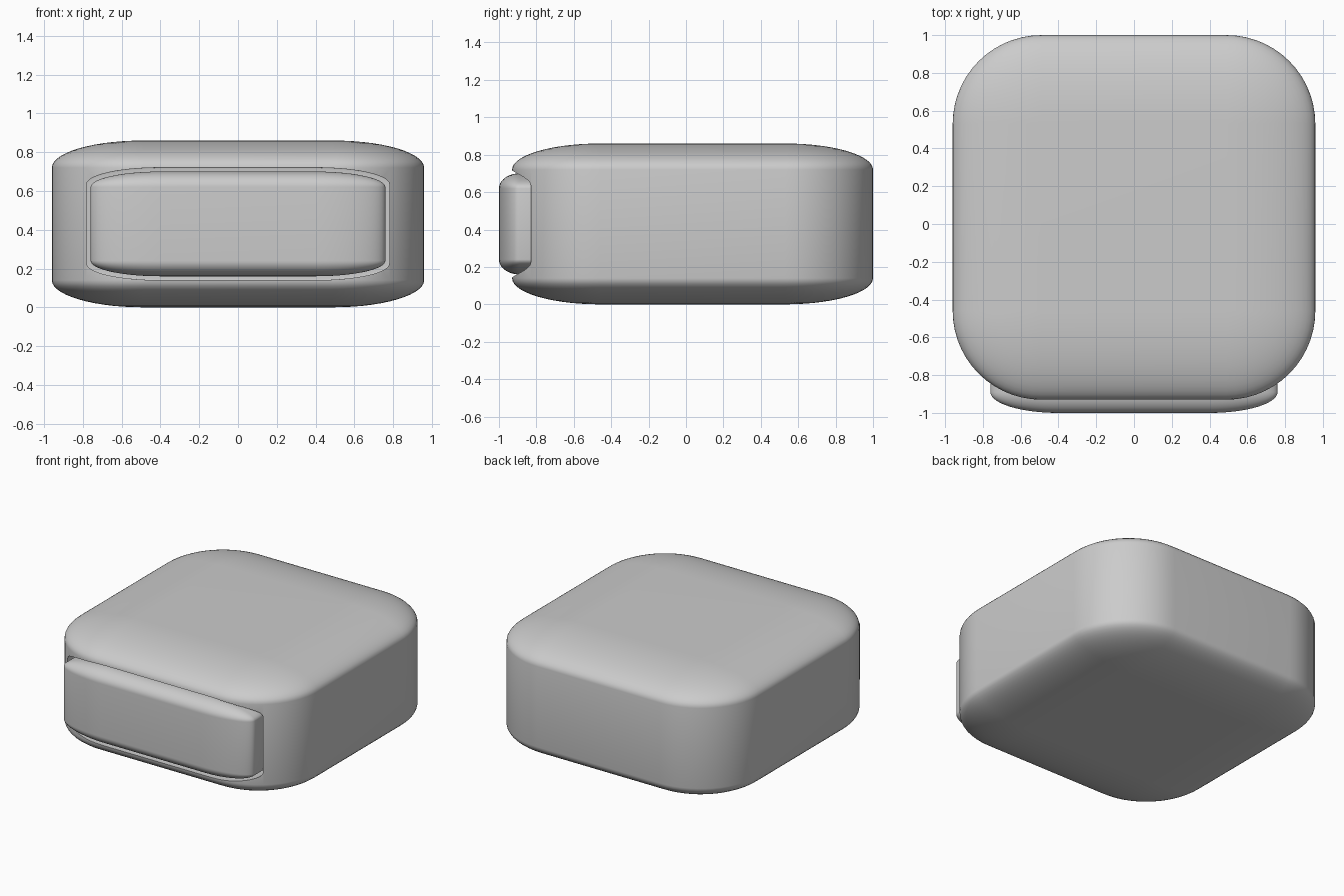
import bpy, bmesh
from math import sin, cos, pi

if "Cube" in bpy.data.objects:
    bpy.data.objects.remove(bpy.data.objects["Cube"])


def rounded_box(name, lo, hi, r, n=14):
    """Box whose edges and corners follow an ellipsoid of radii r."""
    mid = [(a + b) / 2 for a, b in zip(lo, hi)]
    core = [(b - a) / 2 - q for a, b, q in zip(lo, hi, r)]
    quarter = [pi / 2 * i / n for i in range(n + 1)]
    signs = [(1, 1), (-1, 1), (-1, -1), (1, -1)]
    bm = bmesh.new()
    rings = []
    levels = [(t - pi / 2, -1) for t in quarter] + [(t, 1) for t in quarter]
    for t, sz in levels:
        ring = []
        for k, (sx, sy) in enumerate(signs):
            for q in quarter:
                a = q + k * pi / 2
                ring.append(bm.verts.new((
                    mid[0] + sx * core[0] + r[0] * cos(t) * cos(a),
                    mid[1] + sy * core[1] + r[1] * cos(t) * sin(a),
                    mid[2] + sz * core[2] + r[2] * sin(t))))
        rings.append(ring)
    m = len(rings[0])
    for a, b in zip(rings, rings[1:]):
        for i in range(m):
            j = (i + 1) % m
            bm.faces.new((a[i], a[j], b[j], b[i]))
    bm.faces.new(rings[0][::-1])
    bm.faces.new(rings[-1])
    bmesh.ops.remove_doubles(bm, verts=bm.verts, dist=1e-5)
    bmesh.ops.recalc_face_normals(bm, faces=bm.faces)
    me = bpy.data.meshes.new(name)
    bm.to_mesh(me)
    bm.free()
    ob = bpy.data.objects.new(name, me)
    bpy.context.collection.objects.link(ob)
    return ob


def activate(ob):
    bpy.ops.object.select_all(action='DESELECT')
    ob.select_set(True)
    bpy.context.view_layer.objects.active = ob


# Soft cushion-like housing
body = rounded_box("body", (-0.96, -0.93, 0), (0.96, 1.0, 0.86), (0.47, 0.47, 0.14))

# Shallow pocket for the front panel
cutter = rounded_box("pocket_cutter", (-0.78, -1.3, 0.14), (0.78, -0.70, 0.72),
                     (0.38, 0.004, 0.085))
cutter.hide_render = True
cut = body.modifiers.new("pocket", 'BOOLEAN')
cut.operation = 'DIFFERENCE'
cut.solver = 'EXACT'
cut.object = cutter
activate(body)
bpy.ops.object.modifier_apply(modifier=cut.name)
bpy.data.objects.remove(cutter, do_unlink=True)

# Rounded front panel sitting in the pocket
panel = rounded_box("front_panel", (-0.76, -1.0, 0.16), (0.76, -0.70, 0.70),
                    (0.36, 0.11, 0.08))

for ob in (body, panel):
    activate(ob)
    bpy.ops.object.shade_smooth_by_angle(angle=0.6)
